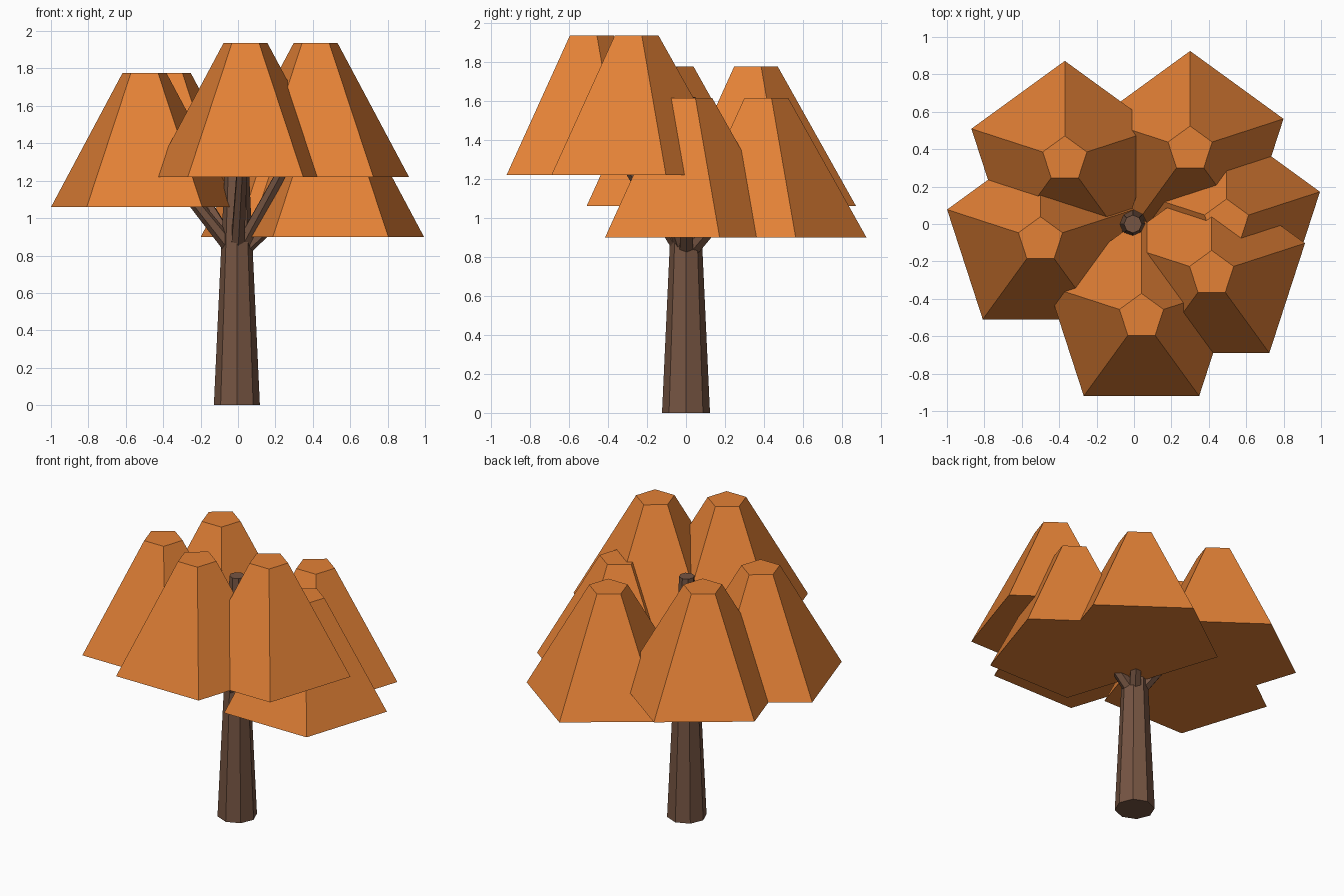
import bpy
from mathutils import Vector

if "Cube" in bpy.data.objects:
    bpy.data.objects.remove(bpy.data.objects["Cube"])


def material(name, color):
    mat = bpy.data.materials.new(name)
    mat.diffuse_color = color
    mat.use_nodes = True
    mat.node_tree.nodes["Principled BSDF"].inputs["Base Color"].default_value = mat.diffuse_color
    return mat


BARK = material("bark", (0.18, 0.09, 0.055, 1))
LEAF = material("autumn_leaf", (0.77, 0.22, 0.037, 1))


def frustum(name, start, end, r1, r2, sides, mat):
    """Flat-faced tapered prism running from start to end."""
    start, end = Vector(start), Vector(end)
    axis = end - start
    bpy.ops.mesh.primitive_cone_add(vertices=sides, radius1=r1, radius2=r2,
                                    depth=axis.length, location=(start + end) / 2)
    ob = bpy.context.object
    if axis.xy.length > 1e-4:
        ob.rotation_euler = axis.to_track_quat('Z', 'Y').to_euler()
    ob.name = name
    ob.data.materials.append(mat)
    return ob


# Trunk: tapered octagon
frustum("trunk", (-0.006, 0, 0), (-0.006, 0, 1.62), 0.123, 0.048, 8, BARK)

# Leaf clumps (x, y, base height), each held by one branch
CLUMPS = [(0.04, -0.495, 1.22), (0.415, -0.265, 1.22), (0.495, 0.01, 0.90),
          (0.30, 0.40, 0.90), (-0.37, 0.347, 1.06), (-0.50, -0.085, 1.06)]
HEIGHT = 0.715

for i, (x, y, z) in enumerate(CLUMPS, 1):
    frustum(f"leaf_clump_{i}", (x, y, z), (x, y, z + HEIGHT), 0.525, 0.124, 5, LEAF)
    frustum(f"branch_{i}", (-0.006, 0, 0.80), (x, y, z + HEIGHT / 2), 0.041, 0.024, 6, BARK)
